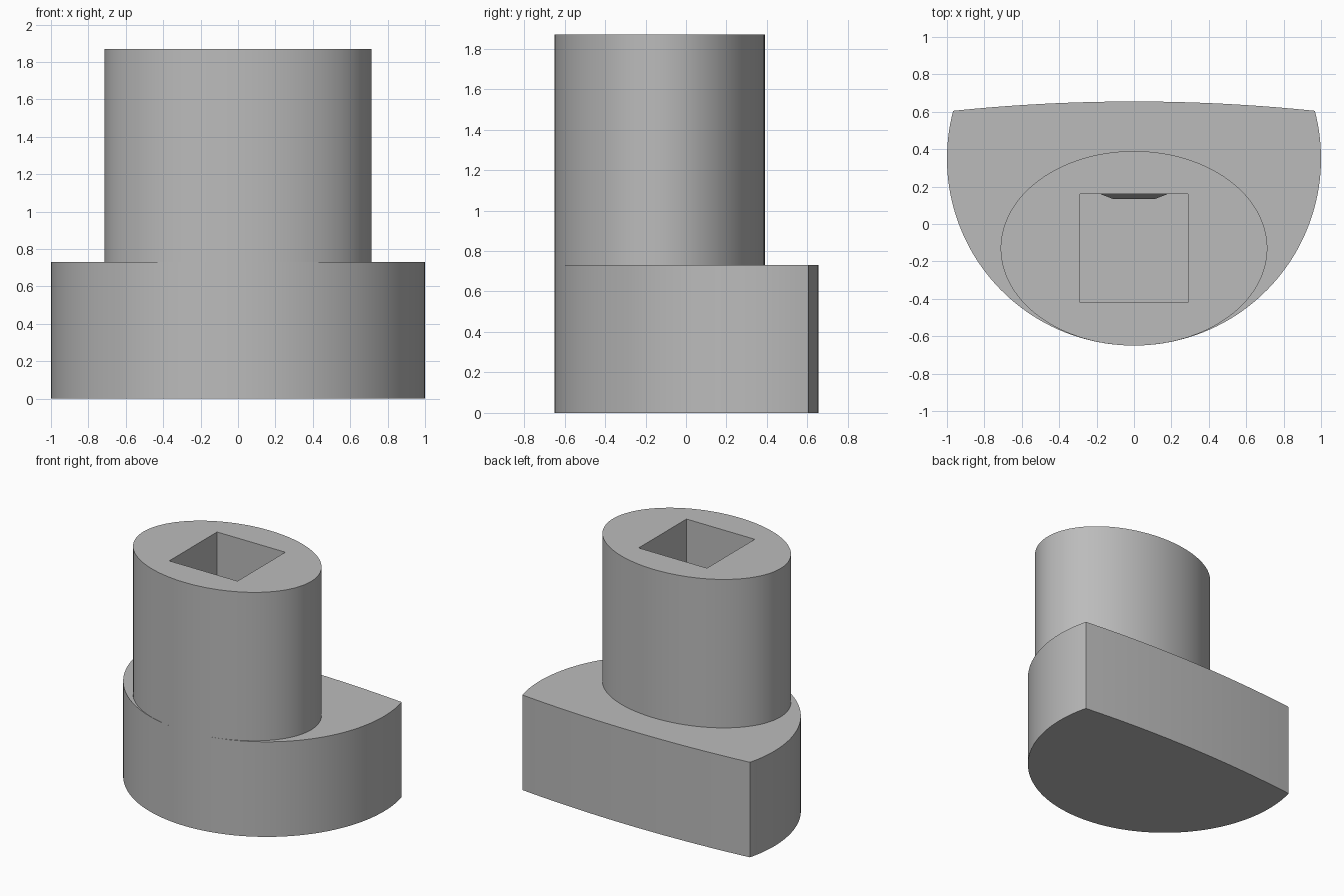
import bpy, bmesh, math

if "Cube" in bpy.data.objects:
    bpy.data.objects.remove(bpy.data.objects["Cube"])

BASE_TOP, TOP = 0.73, 1.87

grey = bpy.data.materials.new("plain grey")
grey.diffuse_color = (0.5, 0.5, 0.5, 1)
grey.use_nodes = True
grey.node_tree.nodes["Principled BSDF"].inputs["Base Color"].default_value = grey.diffuse_color


def make_object(name, bm, smooth=True):
    bmesh.ops.recalc_face_normals(bm, faces=bm.faces)
    mesh = bpy.data.meshes.new(name)
    bm.to_mesh(mesh)
    bm.free()
    mesh.materials.append(grey)
    obj = bpy.data.objects.new(name, mesh)
    bpy.context.collection.objects.link(obj)
    if smooth:
        bpy.ops.object.select_all(action='DESELECT')
        obj.select_set(True)
        bpy.context.view_layer.objects.active = obj
        bpy.ops.object.shade_smooth_by_angle(angle=math.radians(20))
    return obj


def prism(outline, z0, z1):
    """Extrude a closed xy outline from z0 to z1."""
    bm = bmesh.new()
    face = bm.faces.new([bm.verts.new((x, y, z0)) for x, y in outline])
    ext = bmesh.ops.extrude_face_region(bm, geom=[face])
    verts = [g for g in ext["geom"] if isinstance(g, bmesh.types.BMVert)]
    bmesh.ops.translate(bm, verts=verts, vec=(0, 0, z1 - z0))
    return bm


# Base: large round front closed by a shallow arc at the back
corner = math.asin(0.255)
outline = []
for i in range(97):
    a = math.pi - corner + (math.pi + 2 * corner) * i / 96
    outline.append((math.cos(a), 0.35 + math.sin(a)))
half = math.cos(corner)
for i in range(1, 32):
    x = half * (1 - 2 * i / 32)
    outline.append((x, 0.605 + 0.05 * (1 - (x / half) ** 2)))
make_object("base", prism(outline, 0, BASE_TOP))

# Column: upright oval tube with a square socket running down to the base
N = 128
oval = [(0.713 * math.cos(2 * math.pi * i / N),
         -0.13 + 0.52 * math.sin(2 * math.pi * i / N)) for i in range(N)]
square = [(-0.29, -0.42), (0.29, -0.42), (0.29, 0.16), (-0.29, 0.16)]
bm = bmesh.new()
top_edges = []
for ring in (oval, square):
    low = [bm.verts.new((x, y, BASE_TOP)) for x, y in ring]
    high = [bm.verts.new((x, y, TOP)) for x, y in ring]
    n = len(ring)
    for i in range(n):
        j = (i + 1) % n
        bm.faces.new((low[i], low[j], high[j], high[i]))
        top_edges.append(bm.edges.get((high[i], high[j])))
bmesh.ops.triangle_fill(bm, use_beauty=True, edges=top_edges)
make_object("column", bm)

# Detent: shallow bevelled bump on the back wall of the socket
bm = bmesh.new()
rings = []
for r, y in ((0.18, 0.16), (0.115, 0.135)):
    rings.append([bm.verts.new((sx * r, y, 1.2 + sz * r))
                  for sx, sz in ((-1, -1), (1, -1), (1, 1), (-1, 1))])
for i in range(4):
    j = (i + 1) % 4
    bm.faces.new((rings[0][i], rings[0][j], rings[1][j], rings[1][i]))
bm.faces.new(rings[1])
bump = make_object("socket_detent", bm, smooth=False)
# Open-backed bump: make sure its front faces the socket
if bump.data.polygons[4].normal.y > 0:
    bump.data.flip_normals()
